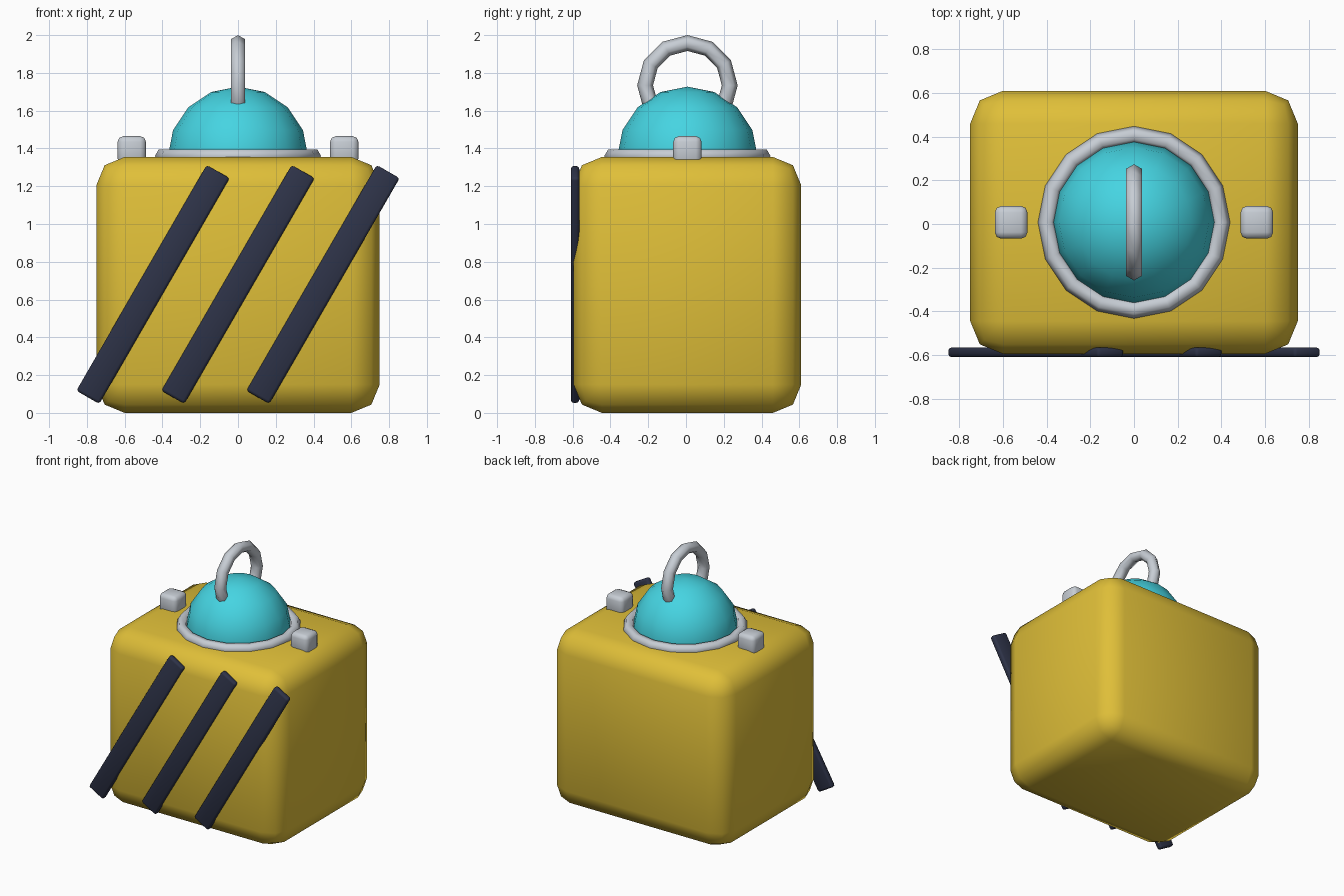
import bpy
import math

cube = bpy.data.objects.get("Cube")
if cube:
    bpy.data.objects.remove(cube, do_unlink=True)

CENTRE_Y = 0.0075
BODY_TOP = 1.355


def material(name, rgb):
    mat = bpy.data.materials.new(name)
    mat.use_nodes = True
    mat.diffuse_color = (*rgb, 1)
    mat.node_tree.nodes["Principled BSDF"].inputs["Base Color"].default_value = (*rgb, 1)
    return mat


yellow = material("yellow paint", (0.74, 0.52, 0.04))
teal = material("teal glass", (0.06, 0.66, 0.76))
silver = material("silver metal", (0.57, 0.61, 0.66))
navy = material("dark navy", (0.027, 0.033, 0.065))


def finish(name, mat):
    obj = bpy.context.object
    obj.name = name
    obj.data.materials.append(mat)
    bpy.ops.object.shade_smooth()
    return obj


def rounded_box(name, mat, location, size, bevel, tilt=0):
    bpy.ops.mesh.primitive_cube_add(size=1, location=location)
    obj = bpy.context.object
    obj.scale = size
    bpy.ops.object.transform_apply(location=False, rotation=False, scale=True)
    obj.rotation_euler.y = tilt
    finish(name, mat)
    mod = obj.modifiers.new("rounding", "BEVEL")
    mod.width = bevel
    mod.segments = 2
    return obj


def ring(name, mat, location, major, minor, segments, rotation=(0, 0, 0)):
    bpy.ops.mesh.primitive_torus_add(location=location, rotation=rotation,
                                     major_radius=major, minor_radius=minor,
                                     major_segments=segments, minor_segments=6)
    return finish(name, mat)


# Main body
rounded_box("body", yellow, (0, CENTRE_Y, BODY_TOP / 2), (1.5, 1.205, BODY_TOP), 0.15)

# Slanted stripes on the front
for side, x in (("right", -0.45), ("middle", 0), ("left", 0.45)):
    rounded_box(f"{side}_stripe", navy, (x, -0.5875, 0.68), (0.14, 0.045, 1.38),
                0.015, math.radians(30))

# Dome and its collar
bpy.ops.mesh.primitive_uv_sphere_add(segments=16, ring_count=8, radius=0.372,
                                     location=(0, CENTRE_Y, BODY_TOP))
finish("dome", teal)
ring("dome_collar", silver, (0, CENTRE_Y, 1.36), 0.4, 0.04, 16)

# Carrying loop standing on the dome
ring("top_loop", silver, (0, CENTRE_Y, 1.734), 0.224, 0.042, 12, (0, math.pi / 2, 0))

# Corner-rounded studs beside the dome
for side, x in (("right", -0.5625), ("left", 0.5625)):
    rounded_box(f"{side}_stud", silver, (x, CENTRE_Y, 1.39), (0.15, 0.15, 0.15), 0.03)
